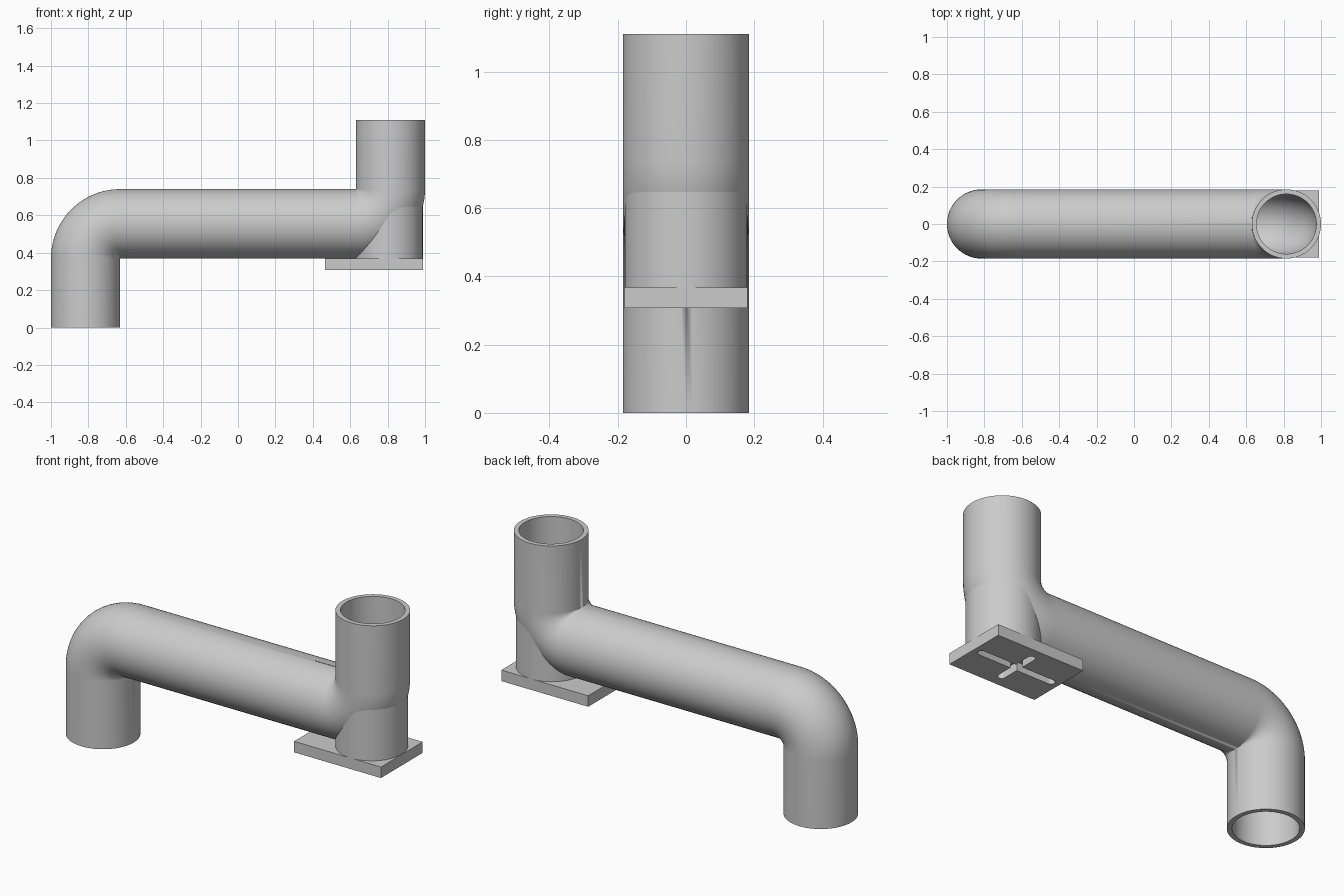
import bpy
import bmesh
from math import sin, cos, pi, radians

if "Cube" in bpy.data.objects:
    bpy.data.objects.remove(bpy.data.objects["Cube"])

R_OUT, R_IN, BEND = 0.185, 0.16, 0.185
SIDES, STEPS = 64, 20

# One grey for the whole model
grey = bpy.data.materials.new("light_grey")
grey.use_nodes = True
colour = (0.6, 0.6, 0.6, 1)
grey.diffuse_color = colour
grey.node_tree.nodes["Principled BSDF"].inputs["Base Color"].default_value = colour


def make_object(name, bm):
    bmesh.ops.recalc_face_normals(bm, faces=bm.faces)
    mesh = bpy.data.meshes.new(name)
    bm.to_mesh(mesh)
    bm.free()
    mesh.materials.append(grey)
    obj = bpy.data.objects.new(name, mesh)
    bpy.context.collection.objects.link(obj)
    return obj


def activate(obj):
    bpy.ops.object.select_all(action="DESELECT")
    obj.select_set(True)
    bpy.context.view_layer.objects.active = obj


def smooth(obj):
    activate(obj)
    bpy.ops.object.shade_smooth_by_angle(angle=radians(35))


def cut(obj, cutter):
    mod = obj.modifiers.new("cut", "BOOLEAN")
    mod.operation, mod.solver, mod.object = "DIFFERENCE", "EXACT", cutter
    activate(obj)
    bpy.ops.object.modifier_apply(modifier=mod.name)
    bpy.data.objects.remove(cutter)


def pipe_path():
    """Centre points with their in-plane normals: up, across, up."""
    path = [(-0.815, 0, -1, 0)]
    for i in range(STEPS + 1):
        a = pi - i / STEPS * pi / 2
        path.append((-0.63 + BEND * cos(a), 0.37 + BEND * sin(a), cos(a), sin(a)))
    for i in range(STEPS + 1):
        a = 1.5 * pi + i / STEPS * pi / 2
        path.append((0.63 + BEND * cos(a), 0.74 + BEND * sin(a), -cos(a), -sin(a)))
    path.append((0.815, 1.11, -1, 0))
    return path


def sweep(bm, radius):
    """Tube wall along the path; returns the two end rings."""
    rings = []
    for x, z, nx, nz in pipe_path():
        ring = []
        for k in range(SIDES):
            a = 2 * pi * k / SIDES
            u = radius * cos(a)
            ring.append(bm.verts.new((x + nx * u, radius * sin(a), z + nz * u)))
        rings.append(ring)
    for r, s in zip(rings, rings[1:]):
        for k in range(SIDES):
            j = (k + 1) % SIDES
            bm.faces.new((r[k], r[j], s[j], s[k]))
    return rings[0], rings[-1]


# Hollow pipe with two tight elbows and annular rims
bm = bmesh.new()
outer = sweep(bm, R_OUT)
inner = sweep(bm, R_IN)
for o, i in zip(outer, inner):
    for k in range(SIDES):
        j = (k + 1) % SIDES
        bm.faces.new((o[k], o[j], i[j], i[k]))
bmesh.ops.remove_doubles(bm, verts=bm.verts, dist=1e-5)
smooth(make_object("bent_pipe", bm))


def extrude_outline(name, points, z0, z1):
    bm = bmesh.new()
    face = bm.faces.new([bm.verts.new((x, y, z0)) for x, y in points])
    result = bmesh.ops.extrude_face_region(bm, geom=[face])
    verts = [v for v in result["geom"] if isinstance(v, bmesh.types.BMVert)]
    bmesh.ops.translate(bm, verts=verts, vec=(0, 0, z1 - z0))
    return make_object(name, bm)


# Support post under the upper elbow, trimmed clear of the bore
circle = [(0.808 + 0.18 * cos(2 * pi * k / SIDES), 0.18 * sin(2 * pi * k / SIDES))
          for k in range(SIDES)]
post = extrude_outline("support_post", circle, 0.365, 0.66)
bm = bmesh.new()
for ring in sweep(bm, 0.172):
    bm.faces.new(ring)
cut(post, make_object("bore_cutter", bm))
smooth(post)

# Mounting plate with crossed round-ended slots in its underside
plate = extrude_outline("mounting_plate",
                        [(0.465, -0.18), (0.99, -0.18), (0.99, 0.18), (0.465, 0.18)],
                        0.308, 0.368)


def slot(half_length, along_y):
    r = 0.02
    points = []
    for side in (1, -1):
        for k in range(9):
            a = -pi / 2 + pi * k / 8
            u = side * (half_length - r + r * cos(a))
            v = side * r * sin(a)
            points.append((0.7275 - v, u) if along_y else (0.7275 + u, v))
    return extrude_outline("slot_cutter", points, 0.28, 0.355)


cut(plate, slot(0.235, False))
cut(plate, slot(0.13, True))
smooth(plate)
